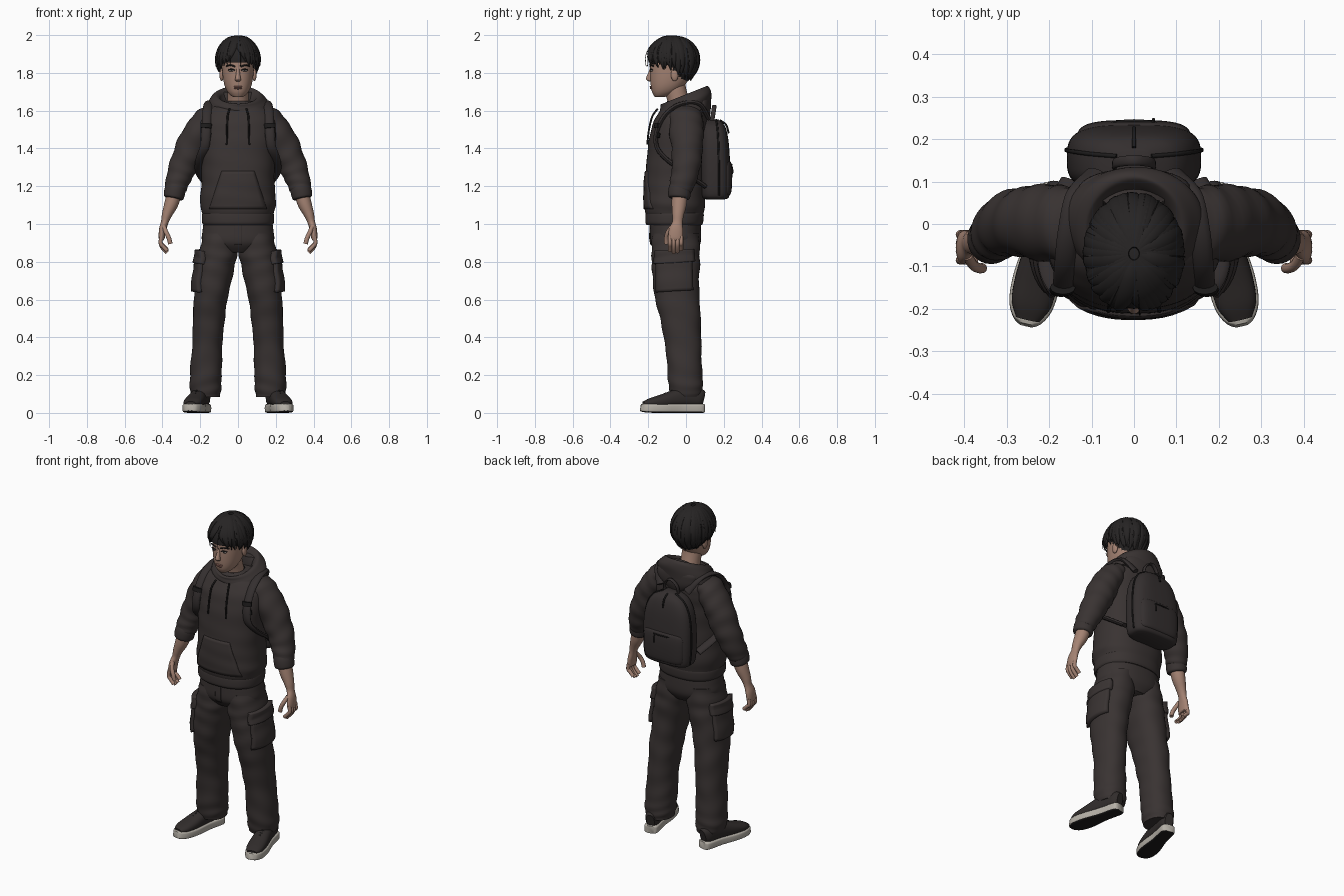
import bpy, bmesh, math, random
from mathutils import Vector, Matrix
from mathutils.bvhtree import BVHTree

random.seed(4)
if "Cube" in bpy.data.objects:
    bpy.data.objects.remove(bpy.data.objects["Cube"])


def material(name, rgb):
    m = bpy.data.materials.new(name)
    m.use_nodes = True
    m.diffuse_color = (*rgb, 1)
    b = m.node_tree.nodes["Principled BSDF"]
    b.inputs["Base Color"].default_value = (*rgb, 1)
    b.inputs["Roughness"].default_value = 0.9
    return m


CLOTH = material("charcoal cloth", (.041, .033, .032))
PACK = material("backpack fabric", (.034, .028, .028))
BLACK = material("black trim", (.012, .011, .011))
HAIR = material("black hair", (.019, .017, .017))
SKIN = material("skin", (.37, .225, .17))
LIP = material("lips", (.27, .13, .105))
WHITE = material("eye white", (.5, .45, .42))
SHOE = material("shoe leather", (.03, .025, .024))
SOLE = material("pale sole", (.47, .44, .39))


def finish(name, bm, mat, mirror=False, matrix=None):
    """Turn a bmesh into a smooth shaded object, optionally mirrored."""
    if matrix:
        bmesh.ops.transform(bm, matrix=matrix, verts=bm.verts)
    bmesh.ops.recalc_face_normals(bm, faces=bm.faces)
    me = bpy.data.meshes.new(name)
    bm.to_mesh(me)
    bm.free()
    me.materials.append(mat)
    for p in me.polygons:
        p.use_smooth = True
    me.set_sharp_from_angle(angle=math.radians(50))
    ob = bpy.data.objects.new(name, me)
    bpy.context.collection.objects.link(ob)
    if mirror:
        ob.modifiers.new("mirror", "MIRROR").use_mirror_merge = False
    return ob


def spline(rows, steps):
    """Resample rows of numbers with a Catmull-Rom curve."""
    out = []
    for i in range(len(rows) - 1):
        p = [rows[max(0, min(len(rows) - 1, i + k))] for k in (-1, 0, 1, 2)]
        for s in range(steps):
            t = s / steps
            out.append([.5 * (2 * b + (c - a) * t + (2 * a - 5 * b + 4 * c - d) * t * t
                              + (3 * b - a - 3 * c + d) * t ** 3) for a, b, c, d in zip(*p)])
    return out + [list(rows[-1])]


def skin(bm, rows, ref=(1, 0, 0), n=32, steps=6, power=2, flat=False, wrinkle=0, freq=6, shear=0):
    """Rows are x, y, z, radius along ref, radius across it."""
    pts = spline(rows, steps)
    cen = [Vector(p[:3]) for p in pts]
    rings = []
    for i, p in enumerate(pts):
        t = Vector((0, 0, 1)) if flat else (cen[min(i + 1, len(cen) - 1)] - cen[max(i - 1, 0)]).normalized()
        b = Vector(ref)
        b = (b - t * b.dot(t)).normalized()
        a = t.cross(b)
        s, ring = i / (len(pts) - 1), []
        for k in range(n):
            th = math.tau * k / n
            c, d = [math.copysign(abs(v) ** (2 / power), v) for v in (math.cos(th), math.sin(th))]
            f = 1 + wrinkle * (math.sin(math.tau * freq * s + 2.2 * math.sin(th + 5 * s))
                               + .6 * math.sin(math.tau * freq * .6 * s - 3 * math.cos(th)))
            v = cen[i] + b * c * max(p[3], .0005) * f + a * d * max(p[4], .0005) * f
            v.z += shear * (v.y - cen[i].y)
            ring.append(bm.verts.new(v))
        rings.append(ring)
    for r, q in zip(rings, rings[1:]):
        for k in range(n):
            bm.faces.new((r[k], r[(k + 1) % n], q[(k + 1) % n], q[k]))
    bm.faces.new(rings[0])
    bm.faces.new(rings[-1])


def loft(name, rows, mat, mirror=False, matrix=None, **kw):
    bm = bmesh.new()
    skin(bm, rows, **kw)
    return finish(name, bm, mat, mirror, matrix)


def tube(name, points, r, mat, mirror=False, ref=(1, 0, 0), width=None, **kw):
    return loft(name, [(*p, width or r, r) for p in points], mat, mirror, ref=ref, n=12, **kw)


def blob(name, loc, size, mat, mirror=False):
    bm = bmesh.new()
    bmesh.ops.create_uvsphere(bm, u_segments=20, v_segments=12, radius=1)
    return finish(name, bm, mat, mirror, Matrix.Translation(loc) @ Matrix.Diagonal((*size, 1)))


def patch(name, target, quad, axis, thick, mat, mirror=False, n=12):
    """Drape a four cornered panel over a part, seen along one axis."""
    me = target.data
    tree = BVHTree.FromPolygons([v.co for v in me.vertices], [tuple(p.vertices) for p in me.polygons])
    d = Vector(axis)
    bm, grid = bmesh.new(), []
    for j in range(n + 1):
        row = []
        for i in range(n + 1):
            s, t = i / n, j / n
            u, v = [(1 - t) * ((1 - s) * quad[0][k] + s * quad[1][k])
                    + t * ((1 - s) * quad[3][k] + s * quad[2][k]) for k in (0, 1)]
            o = Vector((u, 0, v)) if d.y else Vector((0, u, v))
            hit = tree.ray_cast(o - d, d)[0]
            row.append(bm.verts.new(hit if hit else o - d * .1))
        grid.append(row)
    for a, b in zip(grid, grid[1:]):
        for i in range(n):
            bm.faces.new((a[i], a[i + 1], b[i + 1], b[i]))
    ob = finish(name, bm, mat, mirror)
    m = ob.modifiers.new("thickness", "SOLIDIFY")
    m.thickness, m.offset = thick * 2, 0
    return ob


# Hoodie body, hem and hood
torso = loft("hoodie_body", [
    (0, -.06, 1.04, .183, .15), (0, -.06, 1.1, .2, .16), (0, -.058, 1.2, .195, .16),
    (0, -.055, 1.32, .193, .155), (0, -.045, 1.45, .203, .15), (0, -.03, 1.54, .205, .142),
    (0, -.015, 1.6, .175, .122), (0, -.01, 1.65, .1, .09)],
    CLOTH, flat=True, n=64, power=2.3, wrinkle=.007, freq=7)
loft("hoodie_hem", [(0, -.062, .995, .183, .146), (0, -.062, 1.01, .19, .153),
                    (0, -.06, 1.05, .19, .154), (0, -.06, 1.07, .18, .148)], CLOTH, flat=True, n=64, power=2.3)
loft("hood", [(0, .005, 1.575, .175, .125), (0, 0, 1.625, .168, .135), (0, -.005, 1.662, .145, .132),
              (0, -.01, 1.682, .12, .122), (0, -.012, 1.675, .1, .105), (0, -.015, 1.645, .085, .09),
              (0, -.015, 1.6, .07, .07)], CLOTH, flat=True, n=48, shear=.4, wrinkle=.012, freq=4)
loft("hood_fold", [(0, .085, 1.54, .05, .03), (0, .085, 1.59, .12, .045),
                   (0, .08, 1.65, .125, .05), (0, .07, 1.7, .08, .035)], CLOTH, flat=True, wrinkle=.02, freq=2)
patch("front_pocket", torso, [(-.15, 1.08), (.15, 1.08), (.085, 1.28), (-.085, 1.28)], (0, 1, 0), .006, CLOTH)
tube("drawstrings", [(.045, -.15, 1.61), (.055, -.178, 1.57), (.058, -.196, 1.5), (.06, -.205, 1.42)],
     .005, BLACK, True)
loft("shirt_collar", [(0, -.04, 1.6, .075, .07), (0, -.045, 1.635, .068, .066), (0, -.045, 1.645, .058, .058)],
     BLACK, flat=True, shear=.3)

# Sleeves, cuffs, forearms and hands
loft("sleeves", [(.125, 0, 1.59, .05, .075), (.165, 0, 1.55, .07, .09), (.222, .004, 1.46, .08, .088),
                 (.268, .005, 1.36, .079, .08), (.305, -.005, 1.27, .069, .072), (.328, -.025, 1.2, .06, .064),
                 (.336, -.033, 1.17, .05, .056)], CLOTH, True, wrinkle=.03, freq=7)
loft("sleeve_cuffs", [(.325, -.028, 1.205, .052, .056), (.333, -.033, 1.18, .056, .06),
                      (.34, -.036, 1.145, .054, .058), (.342, -.037, 1.135, .046, .05)], CLOTH, True)
loft("forearms_and_palms", [(.325, -.03, 1.2, .04, .042), (.352, -.036, 1.11, .037, .04),
                            (.376, -.042, 1.05, .027, .031), (.388, -.045, 1.01, .02, .027),
                            (.399, -.052, .97, .019, .037), (.404, -.056, .925, .016, .039),
                            (.402, -.056, .912, .01, .034)], SKIN, True, n=24)
for k in range(4):
    y, drop = -.085 + .02 * k, (.01, 0, .004, .016)[k]
    tube("fingers_%d" % (k + 1), [(.405, y, .935), (.41, y, .9), (.398, y, .872 + drop), (.375, y, .848 + drop)],
         .0105, SKIN, True, steps=4)
tube("thumbs", [(.392, -.075, .985), (.38, -.096, .955), (.366, -.104, .925), (.358, -.104, .895)], .012, SKIN, True)

# Trousers with draped cargo pockets
pelvis = loft("trouser_seat", [(0, -.055, 1.04, .175, .13), (0, -.055, .97, .187, .135),
                               (0, -.055, .9, .185, .132), (0, -.05, .85, .1, .1)], CLOTH, flat=True, n=48, power=2.3)
leg = loft("trouser_legs", [
    (.094, -.055, .95, .09, .122), (.102, -.055, .86, .1, .128), (.118, -.054, .77, .1, .126),
    (.14, -.05, .64, .092, .12), (.154, -.03, .5, .084, .108), (.163, -.014, .35, .08, .095),
    (.17, -.006, .21, .084, .092), (.172, 0, .13, .083, .09), (.17, .002, .085, .074, .082)],
    CLOTH, True, flat=True, n=40, power=2.2, wrinkle=.018, freq=9)
patch("trouser_fly", pelvis, [(-.018, .89), (.018, .89), (.018, 1), (-.018, 1)], (0, 1, 0), .004, CLOTH)
patch("cargo_pockets", leg, [(-.15, .64), (.03, .65), (.025, .84), (-.15, .83)], (-1, 0, 0), .019, CLOTH, True)
patch("cargo_flaps", leg, [(-.158, .785), (.036, .8), (.032, .865), (-.152, .855)], (-1, 0, 0), .026, CLOTH, True)

# Shoes, turned slightly outward
foot = Matrix.Translation((.177, .095, 0)) @ Matrix.Rotation(math.radians(13), 4, "Z")
sole = loft("shoe_soles", [(0, 0, .024, .024, .022), (0, -.02, .024, .041, .024), (0, -.12, .024, .043, .024),
                           (0, -.22, .024, .056, .024), (0, -.29, .025, .053, .024), (0, -.328, .027, .036, .022),
                           (0, -.342, .029, .016, .018)], SOLE, True, foot, power=5, n=40)
sole.data.materials.append(BLACK)
for p in sole.data.polygons:
    p.material_index = int(p.normal.z < -.6)
loft("shoe_uppers", [(0, -.004, .075, .024, .04), (0, -.03, .08, .038, .05), (0, -.1, .085, .042, .054),
                     (0, -.16, .075, .046, .046), (0, -.23, .062, .051, .035), (0, -.29, .053, .047, .025),
                     (0, -.328, .047, .028, .013)], SHOE, True, foot, power=2.4)
for k in range(5):
    y, z = -.135 - .019 * k, .131 - .0075 * k
    tube("shoe_laces_%d" % (k + 1), [(-.032, y + .008, z - .016), (0, y, z + .001), (.032, y - .008, z - .018)],
         .005, BLACK, True, ref=(0, 1, 0), matrix=foot, steps=4)

# Backpack with pocket, zips, handle and straps
body = [(0, .155, 1.13, .115, .05), (0, .155, 1.15, .148, .075), (0, .155, 1.25, .158, .08),
        (0, .153, 1.37, .155, .078), (0, .15, 1.46, .138, .072), (0, .145, 1.52, .1, .06), (0, .14, 1.552, .04, .035)]
loft("backpack_body", body, PACK, flat=True, power=3.2, n=48)
loft("backpack_pocket", [(0, .2, 1.15, .1, .025), (0, .2, 1.17, .128, .04), (0, .2, 1.26, .134, .045),
                         (0, .2, 1.32, .128, .04), (0, .2, 1.34, .1, .025)], PACK, flat=True, power=3.2, n=40)
tube("backpack_zip", [(r[3] + .001, r[1] + .02, r[2]) for r in body[1:]], .005, BLACK, True)
tube("pocket_zip", [(x, .243 - 2.2 * x * x, 1.315) for x in (-.1, -.05, 0, .05, .1)], .004, BLACK, ref=(0, 0, 1))
tube("zip_pulls", [(.045, .24, 1.312), (.046, .246, 1.29), (.046, .246, 1.265)], .004, BLACK)
tube("main_zip_pull", [(0, .18, 1.55), (0, .212, 1.525), (0, .226, 1.48)], .005, BLACK)
tube("carry_handle", [(-.045, .135, 1.53), (-.042, .145, 1.59), (0, .15, 1.625), (.042, .145, 1.59), (.045, .135, 1.53)],
     .006, PACK, ref=(0, 1, 0), width=.012)
tube("shoulder_straps", [(.09, .12, 1.56), (.135, .07, 1.635), (.155, -.02, 1.637), (.163, -.1, 1.59),
                         (.168, -.152, 1.5), (.176, -.155, 1.41), (.2, -.1, 1.34), (.2, 0, 1.27), (.15, .1, 1.2)],
     .012, PACK, True, width=.025)
for k, z in enumerate((1.52, 1.47)):
    tube("strap_buckles_%d" % (k + 1), [(.168, -.15, z + .012), (.17, -.155, z - .012)], .016, BLACK, True, width=.03)

# Neck, head and face
loft("neck", [(0, -.025, 1.58, .064, .064), (0, -.04, 1.65, .056, .058), (0, -.06, 1.72, .055, .06),
              (0, -.065, 1.76, .05, .06)], SKIN, flat=True)
loft("head", [(0, -.14, 1.672, .022, .024), (0, -.128, 1.68, .038, .042), (0, -.112, 1.7, .056, .068),
              (0, -.098, 1.73, .07, .088), (0, -.087, 1.77, .079, .102), (0, -.08, 1.82, .084, .11),
              (0, -.075, 1.88, .086, .112), (0, -.07, 1.94, .065, .09), (0, -.07, 1.97, .02, .03)],
     SKIN, flat=True, n=40, power=2.15)
loft("nose", [(0, -.181, 1.832, .008, .008), (0, -.188, 1.8, .01, .012), (0, -.196, 1.772, .014, .016),
              (0, -.194, 1.762, .016, .014), (0, -.188, 1.755, .01, .008)], SKIN, flat=True, n=16)
blob("upper_lip", (0, -.184, 1.727), (.024, .008, .005), LIP)
blob("lower_lip", (0, -.182, 1.719), (.02, .009, .006), LIP)
blob("eyes", (.034, -.181, 1.812), (.015, .007, .006), WHITE, True)
blob("irises", (.034, -.186, 1.812), (.006, .004, .006), BLACK, True)
tube("eyelids", [(.016, -.187, 1.813), (.033, -.187, 1.82), (.052, -.178, 1.816)], .003, HAIR, True, ref=(0, 0, 1))
tube("eyebrows", [(.015, -.19, 1.833), (.038, -.188, 1.841), (.062, -.172, 1.836)], .004, HAIR, True, ref=(0, 0, 1))
blob("ears", (.087, -.06, 1.79), (.011, .02, .034), SKIN, True)

# Hair: a cap opened over the face, covered with tapering locks
mid = Vector((0, -.07, 1.868))
bm = bmesh.new()
bmesh.ops.create_uvsphere(bm, u_segments=40, v_segments=28, radius=1)
bmesh.ops.transform(bm, matrix=Matrix.Translation(mid) @ Matrix.Diagonal((.105, .13, .122, 1)), verts=bm.verts)
for v in bm.verts:
    if v.co.z < mid.z and v.co.y > mid.y:
        v.co.z -= .02 * (mid.z - v.co.z) / .122
face = [f for f in bm.faces if f.calc_center_median().z < 1.85 + min(0, -.9 * (f.calc_center_median().y + .11))
        and f.calc_center_median().y < -.02]
bmesh.ops.delete(bm, geom=face, context="FACES")
finish("hair_cap", bm, HAIR)

bm = bmesh.new()
for i in range(72):
    th = math.tau * (i + random.uniform(-.3, .3)) / 36
    front = max(0, -math.sin(th))
    back = max(0, math.sin(th))
    centre = front > .97
    end = math.radians(118 - 16 * front + 32 * back - (14 if centre else 0) + random.uniform(-9, 7))
    layer = .985 + .03 * (i // 36) + random.uniform(-.012, .012)
    sweep = random.uniform(-.1, .1) + (.25 * math.copysign(1, math.cos(th)) if front > .4 else 0)
    rows = []
    for j in range(7):
        s = j / 6
        phi = math.radians(6) + (end - math.radians(6)) * s
        r = math.sin(phi) if phi < math.pi / 2 else max(math.sin(phi), .9 - .2 * back)
        a = th + sweep * s * s
        w = (.014, .019, .022, .021, .018, .012, .001)[j]
        rows.append((mid.x + .111 * r * layer * math.cos(a), mid.y + .135 * r * layer * math.sin(a),
                     min(1.99, mid.z + .123 * layer * math.cos(phi)), w, min(.008, w)))
    skin(bm, rows, ref=(-math.sin(th), math.cos(th), 0), n=8, steps=3)
finish("hair_locks", bm, HAIR)

# Loose strands standing off the sides
bm = bmesh.new()
for i in range(16):
    th = math.tau * (i + random.random()) / 16
    rows = []
    for j in range(5):
        phi = math.radians(25 + 20 * j)
        k = math.sin(phi) * (1.07 + .02 * random.random())
        rows.append((mid.x + .111 * k * math.cos(th), mid.y + .135 * k * math.sin(th),
                     mid.z + .13 * math.cos(phi), .0016, .0016))
    skin(bm, rows, ref=(-math.sin(th), math.cos(th), 0), n=5, steps=3)
finish("loose_hair", bm, HAIR)
